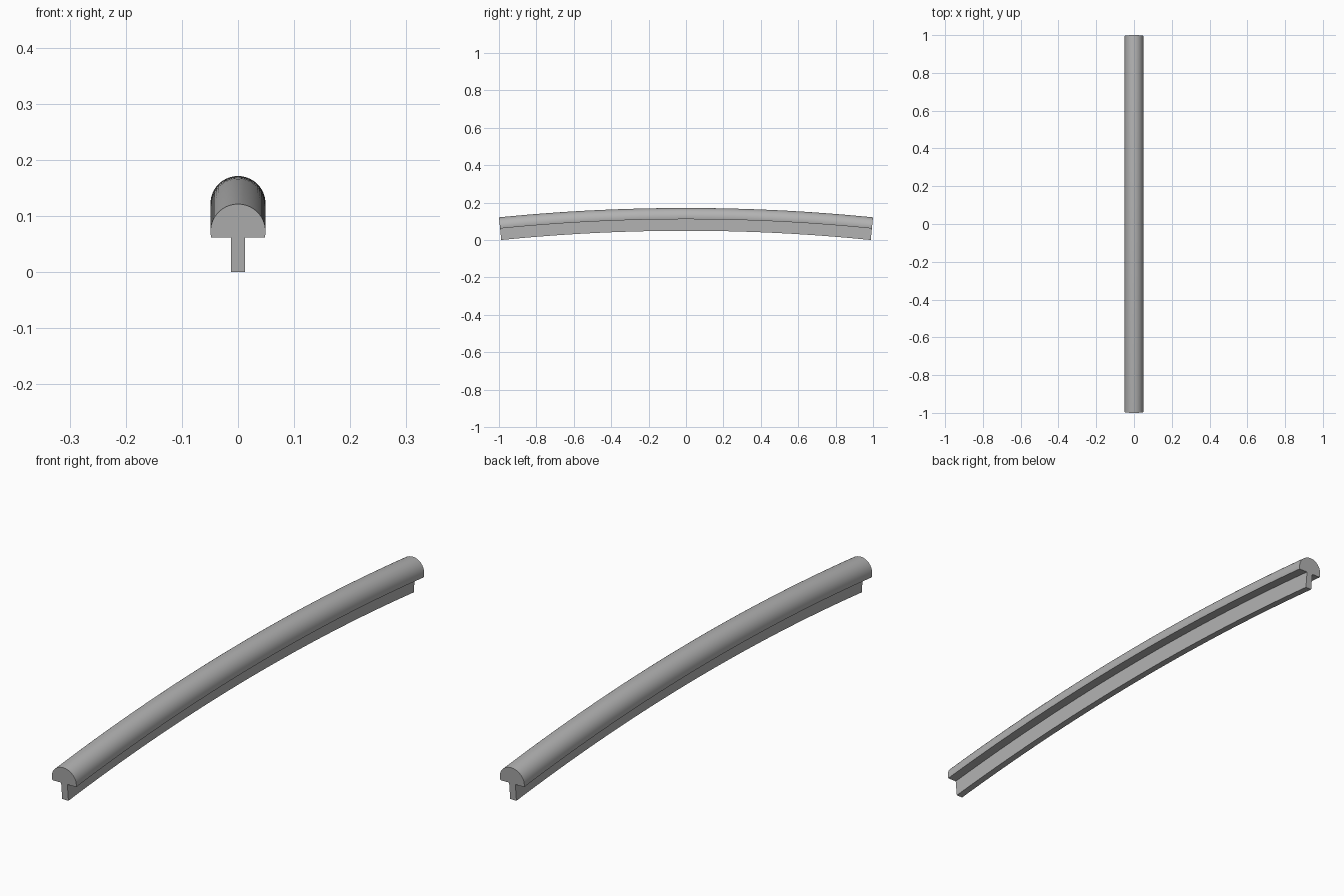
import bpy
import bmesh
from math import sin, cos, asin, atan, pi, radians

cube = bpy.data.objects.get("Cube")
if cube:
    bpy.data.objects.remove(cube, do_unlink=True)

# Overall bend: a circular arc of half length 1 with a small rise
RISE = 0.05
HALF_ANGLE = 2 * atan(RISE)
RADIUS = 1 / sin(HALF_ANGLE)
DEPTH = 0.1216
CENTRE_Z = -(RADIUS - DEPTH) * cos(HALF_ANGLE)
STEPS = 48

# Cross-section, as (x, distance below the crown)
DOME_RADIUS = 0.049
CAP_DEPTH = 0.06
STEM = 0.0125
DOME_STEPS = 32

grey = bpy.data.materials.new("plain grey")
grey.use_nodes = True
colour = (0.45, 0.45, 0.45, 1)
grey.diffuse_color = colour
grey.node_tree.nodes["Principled BSDF"].inputs["Base Color"].default_value = colour


def section():
    """Rounded cap a little past a half circle, with a thin stem below."""
    dip = asin((CAP_DEPTH - DOME_RADIUS) / DOME_RADIUS)
    points = []
    for i in range(DOME_STEPS + 1):
        a = -dip + (pi + 2 * dip) * i / DOME_STEPS
        points.append((DOME_RADIUS * cos(a), DOME_RADIUS * (1 - sin(a))))
    points += [(-STEM, CAP_DEPTH), (-STEM, DEPTH), (STEM, DEPTH), (STEM, CAP_DEPTH)]
    return points


# Sweep the section along the arc, with end faces square to it
bm = bmesh.new()
rings = []
for i in range(STEPS + 1):
    t = HALF_ANGLE * (2 * i / STEPS - 1)
    rings.append([bm.verts.new((x, (RADIUS - d) * sin(t), CENTRE_Z + (RADIUS - d) * cos(t)))
                  for x, d in section()])
for a, b in zip(rings, rings[1:]):
    for j in range(len(a)):
        k = (j + 1) % len(a)
        bm.faces.new((a[j], a[k], b[k], b[j]))
bm.faces.new(rings[0])
bm.faces.new(rings[-1])
bmesh.ops.recalc_face_normals(bm, faces=bm.faces)

mesh = bpy.data.meshes.new("curved_rail")
bm.to_mesh(mesh)
bm.free()
mesh.materials.append(grey)
rail = bpy.data.objects.new("curved_rail", mesh)
bpy.context.collection.objects.link(rail)

# Smooth the dome, keep the section's corners crisp
bpy.context.view_layer.objects.active = rail
rail.select_set(True)
bpy.ops.object.shade_smooth_by_angle(angle=radians(30))
